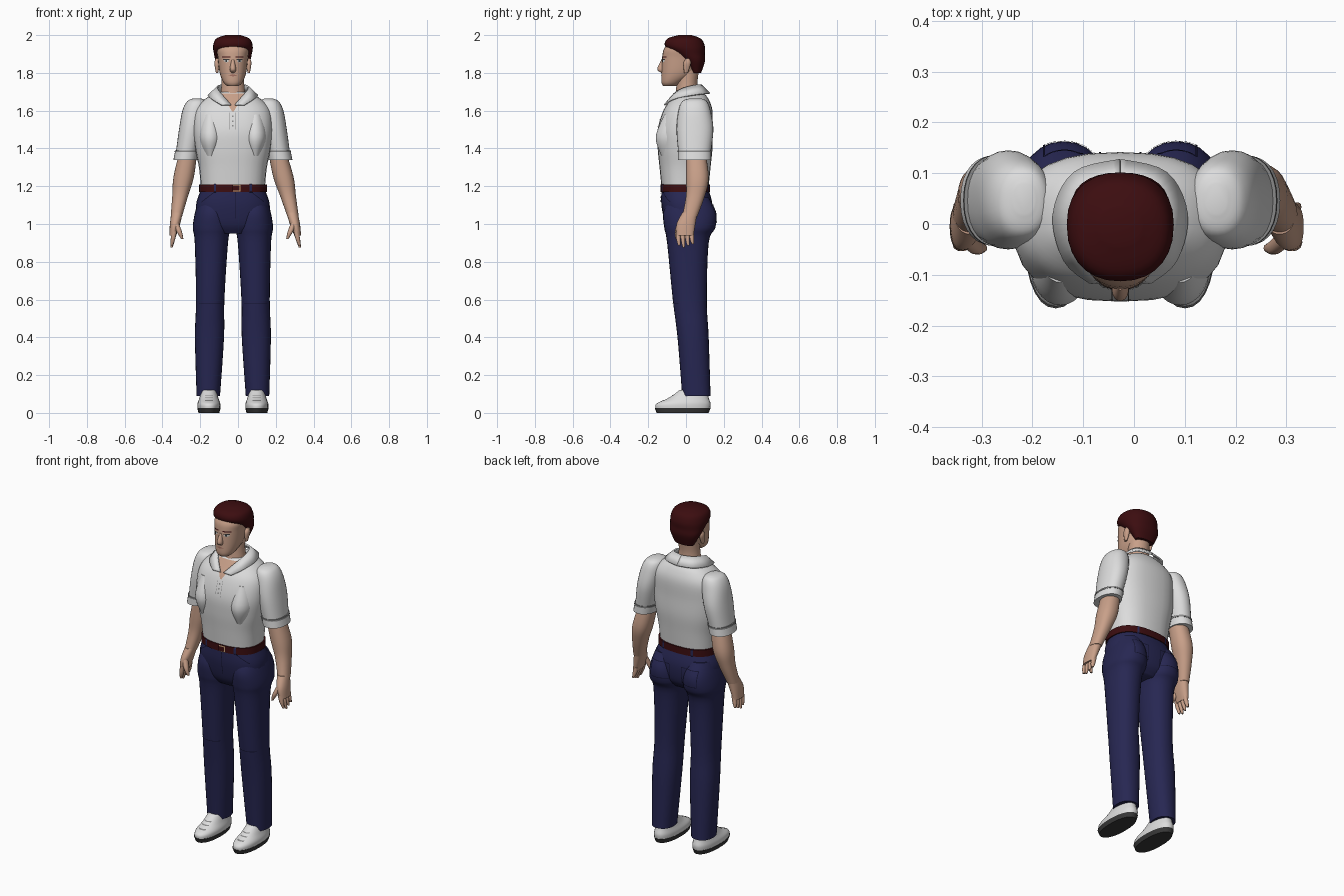
import bpy, bmesh, math
from mathutils import Vector
from mathutils.bvhtree import BVHTree

cube = bpy.data.objects.get("Cube")
if cube:
    bpy.data.objects.remove(cube)

CENTRE = -.027    # body centre line
SURFACES = []     # surfaces that thin plates are laid on


def material(name, red, green, blue):
    mat = bpy.data.materials.new(name)
    mat.use_nodes = True
    colour = (red, green, blue, 1)
    mat.diffuse_color = colour
    shader = next(node for node in mat.node_tree.nodes if node.type == 'BSDF_PRINCIPLED')
    shader.inputs["Base Color"].default_value = colour
    shader.inputs["Roughness"].default_value = .8
    return mat


WHITE = material("white cloth", .72, .72, .72)
GREY = material("grey trim", .25, .25, .25)
SKIN = material("skin", .58, .35, .25)
LIP = material("lip", .35, .16, .12)
MAROON = material("dark maroon", .045, .004, .005)
NAVY = material("navy cloth", .02, .02, .085)
SEAM = material("dark navy seam", .007, .007, .03)
BRASS = material("brass", .6, .38, .2)
DARK = material("dark rubber", .04, .04, .04)
EYE = material("eye white", .6, .65, .65)


def finish(name, bm, mat):
    mesh = bpy.data.meshes.new(name)
    bm.to_mesh(mesh)
    bm.free()
    mesh.materials.append(mat)
    mesh.shade_smooth()
    mesh.set_sharp_from_angle(angle=math.radians(50))
    ob = bpy.data.objects.new(name, mesh)
    bpy.context.collection.objects.link(ob)
    return ob


def spline(points, steps=5):
    """Catmull-Rom interpolation through tuples of any length."""
    points = [Vector(point) for point in points]
    padded = [points[0]] + points + [points[-1]]
    out = []
    for a, b, c, d in zip(padded, padded[1:], padded[2:], padded[3:]):
        for k in range(steps):
            t = k / steps
            out.append(b + (c - a) * (t / 2) + (a * 2 - b * 5 + c * 4 - d) * (t * t / 2)
                       + (b * 3 - a - c * 3 + d) * (t ** 3 / 2))
    return out + [points[-1]]


def power(value, exponent):
    return math.copysign(abs(value) ** exponent, value)


def loft(name, mat, rings, side=1, x=0, top=0, lean=0, square=.9, sides=28):
    """Skin horizontal rings of (z, half width, front y, back y) along a leaning axis."""
    bm = bmesh.new()
    loops = []
    for z, width, front, back in spline(rings):
        loop = []
        for k in range(sides):
            angle = math.tau * k / sides
            across = x + lean * (top - z) + width * power(math.cos(angle), square)
            along = (front + back) / 2 + (back - front) / 2 * power(math.sin(angle), square)
            loop.append(bm.verts.new((CENTRE + side * across, along, z)))
        loops.append(loop)
    for low, high in zip(loops, loops[1:]):
        for k in range(sides):
            bm.faces.new((low[k - 1], low[k], high[k], high[k - 1]))
    bm.faces.new(loops[0])
    bm.faces.new(loops[-1])
    bmesh.ops.recalc_face_normals(bm, faces=bm.faces)
    SURFACES.append(BVHTree.FromBMesh(bm))
    return finish(name, bm, mat)


def plate(name, mat, corners, facing=-1, lift=.003, cells=8):
    """Lay a thin four-cornered (x, z) plate on the front (-1) or back (1)."""
    bm = bmesh.new()
    a, b, c, d = [Vector(corner) for corner in corners]
    grid = []
    for i in range(cells + 1):
        row = []
        for j in range(cells + 1):
            spot = a.lerp(b, i / cells).lerp(d.lerp(c, i / cells), j / cells)
            start = Vector((CENTRE + spot.x, facing, spot.y))
            hits = [tree.ray_cast(start, Vector((0, -facing, 0)))[0] for tree in SURFACES]
            depth = max((hit.y * facing for hit in hits if hit), default=0)
            row.append(bm.verts.new((start.x, facing * (depth + lift), spot.y)))
        grid.append(row)
    for i in range(cells):
        for j in range(cells):
            bm.faces.new((grid[i][j], grid[i + 1][j], grid[i + 1][j + 1], grid[i][j + 1]))
    bm.normal_update()
    if sum(face.normal.y for face in bm.faces) * facing < 0:
        bmesh.ops.reverse_faces(bm, faces=bm.faces)
    return finish(name, bm, mat)


def rect(x, z, w, h):
    return [(x - w, z - h), (x + w, z - h), (x + w, z + h), (x - w, z + h)]


def diamond(x, z, w, h):
    return [(x - w, z), (x, z - h), (x + w, z), (x, z + h)]


# Torso, belt and seat
loft("shirt_body", WHITE, [(1.2, .17, -.13, .12), (1.3, .18, -.14, .13), (1.4, .2, -.15, .14),
                           (1.5, .21, -.15, .14), (1.6, .2, -.12, .14), (1.66, .15, -.08, .12),
                           (1.7, .08, -.05, .09)], square=.8)
loft("belt", MAROON, [(z, .18, -.136, .128) for z in (1.17, 1.21)], square=.8)
loft("trouser_seat", NAVY, [(.95, .1, -.08, .09), (1, .18, -.11, .13), (1.1, .195, -.13, .14),
                            (1.18, .17, -.13, .12)], square=.8)

# Neck, head, nose and hair
loft("neck", SKIN, [(1.66, .07, -.06, .07), (1.74, .06, -.05, .06), (1.82, .06, -.05, .07)], square=1)
loft("head", SKIN, [(1.73, .03, -.12, -.05), (1.75, .05, -.13, -.02), (1.8, .07, -.13, .05),
                    (1.88, .08, -.126, .08), (1.93, .085, -.115, .08), (1.98, .06, -.07, .05)])
loft("nose", SKIN, [(1.87, .008, -.13, -.1), (1.82, .017, -.152, -.1), (1.8, .012, -.13, -.1)], sides=12)
loft("hair", MAROON, [(1.8, .06, .03, .08), (1.86, .09, -.01, .1), (1.9, .1, -.06, .1),
                      (1.94, .105, -.11, .1), (1.98, .09, -.1, .08), (2, .04, -.04, .03)])

for side, label in ((1, "left_"), (-1, "right_")):
    # Chest, sleeve, cuff and its trim
    loft(label + "chest", WHITE, [(1.36, .03, -.13, 0), (1.46, .06, -.16, 0), (1.58, .04, -.115, 0)],
         side, x=.118, square=1)
    shoulder = dict(side=side, x=.19, top=1.66, lean=.19)
    loft(label + "sleeve", WHITE, [(1.665, .02, .02, .08), (1.65, .05, -.02, .11), (1.6, .066, -.04, .13),
                                   (1.5, .065, -.05, .145), (1.37, .058, -.04, .13)], **shoulder)
    for name, mat, low, high, grow in (("cuff", WHITE, 1.34, 1.38, 0), ("cuff_trim", GREY, 1.38, 1.39, .002)):
        loft(label + name, mat, [(z, .064 + grow, -.042 - grow, .134 + grow) for z in (low, high)], **shoulder)

    # Forearm and hand; the left arm swings out slightly further
    arm = dict(side=side, top=1.36, lean=.215 + .03 * side)
    loft(label + "forearm", SKIN, [(1.4, .046, 0, .1), (1.25, .054, 0, .12), (1.15, .042, 0, .1),
                                   (1.04, .03, -.02, .06)], x=.24, **arm)
    loft(label + "palm", SKIN, [(1.06, .03, -.02, .06), (1, .027, -.05, .05), (.94, .018, -.05, .04)],
         x=.24, **arm)
    for i, finger in enumerate(("index", "middle", "ring", "little")):
        y = -.042 + .024 * i
        tip = .875 + .01 * abs(i - 1)
        loft(label + finger + "_finger", SKIN, [(.96, .013, y - .012, y + .012), (.92, .012, y - .01, y + .013),
                                                (tip, .006, y, y + .012)], x=.236, sides=10, **arm)
    loft(label + "thumb", SKIN, [(1.01, .015, -.045, -.01), (.96, .014, -.06, -.03), (.92, .006, -.055, -.04)],
         side, x=.31 + .01 * side, top=1, lean=-.4, sides=10)

    # Trouser leg, shoe and laces
    loft(label + "trouser_leg", NAVY, [(1.14, .07, -.09, .12), (1.06, .09, -.12, .16), (.98, .1, -.115, .155),
                                       (.9, .088, -.1, .12), (.6, .075, -.07, .11), (.4, .077, -.045, .12),
                                       (.09, .062, -.02, .13)], side, x=.11, top=1.1, lean=.02)
    loft(label + "shoe_sole", DARK, [(0, .055, -.155, .12), (.026, .062, -.166, .13)], side, x=.127)
    loft(label + "shoe", WHITE, [(.024, .06, -.162, .128), (.05, .06, -.155, .13), (.08, .05, -.09, .12),
                                 (.12, .04, -.035, .11)], side, x=.127)
    for k in range(3):
        plate(label + "shoe_lace", GREY, rect(side * .127, .066 + k * .014, .022, .002))

    # Ear, eye and brow
    loft(label + "ear", SKIN, [(1.8, .006, -.01, .01), (1.85, .014, -.014, .026), (1.876, .008, 0, .02)],
         side, x=.084, sides=12)
    x = side * .035
    plate(label + "eye", EYE, diamond(x, 1.863, .016, .008))
    plate(label + "iris", DARK, rect(x, 1.863, .005, .005), lift=.005)
    plate(label + "eyelid", DARK, rect(x, 1.871, .017, .002), lift=.005)
    plate(label + "brow", MAROON, rect(x, 1.885, .022, .003))

    # Pockets, knee seam and belt loops
    plate(label + "front_pocket", SEAM, [(side * u, v) for u, v in
                                         ((.1, 1.165), (.165, 1.115), (.165, 1.12), (.1, 1.17))])
    plate(label + "knee_seam", SEAM, rect(side * .12, .58, .06, .002))
    x = side * .095
    for edge in (rect(x, 1.1, .055, .002), rect(x, 1.01, .055, .002),
                 rect(x - .055, 1.055, .002, .045), rect(x + .055, 1.055, .002, .045)):
        plate(label + "back_pocket_seam", SEAM, edge, facing=1)
    for facing in (-1, 1):
        plate(label + "belt_loop", NAVY, rect(x, 1.19, .006, .022), facing)

    # Half of the folded collar, between its neck edge and its outer edge
    neck_edge = spline([(0, .08, 1.735), (.06, .06, 1.735), (.08, .01, 1.725), (.07, -.05, 1.7), (.01, -.112, 1.63)])
    outer_edge = spline([(0, .125, 1.69), (.09, .1, 1.69), (.13, .02, 1.68), (.11, -.07, 1.66), (.06, -.115, 1.63)])
    bm = bmesh.new()
    inner, outer = [[bm.verts.new((CENTRE + side * p.x, p.y, p.z)) for p in edge]
                    for edge in (neck_edge, outer_edge)]
    for k in range(len(inner) - 1):
        bm.faces.new((inner[k], inner[k + 1], outer[k + 1], outer[k]))
    bmesh.ops.recalc_face_normals(bm, faces=bm.faces)
    thickness = finish(label + "collar", bm, WHITE).modifiers.new("thickness", 'SOLIDIFY')
    thickness.thickness = .009
    thickness.offset = 0

# Open neck, placket and buttons
plate("neck_opening", SKIN, [(-.004, 1.595), (.004, 1.595), (.06, 1.69), (-.06, 1.69)])
for x in (-.016, .016):
    plate("placket_seam", GREY, rect(x, 1.545, .001, .045))
for k in range(3):
    plate("button", GREY, rect(0, 1.52 + k * .025, .004, .004))

# Mouth, fly and buckle
plate("mouth", LIP, diamond(0, 1.787, .025, .006))
plate("fly_seam", SEAM, rect(.012, 1.1, .002, .07))
plate("buckle", BRASS, rect(.02, 1.19, .02, .018), lift=.005)
plate("buckle_centre", MAROON, rect(.014, 1.19, .02, .013), lift=.008)
